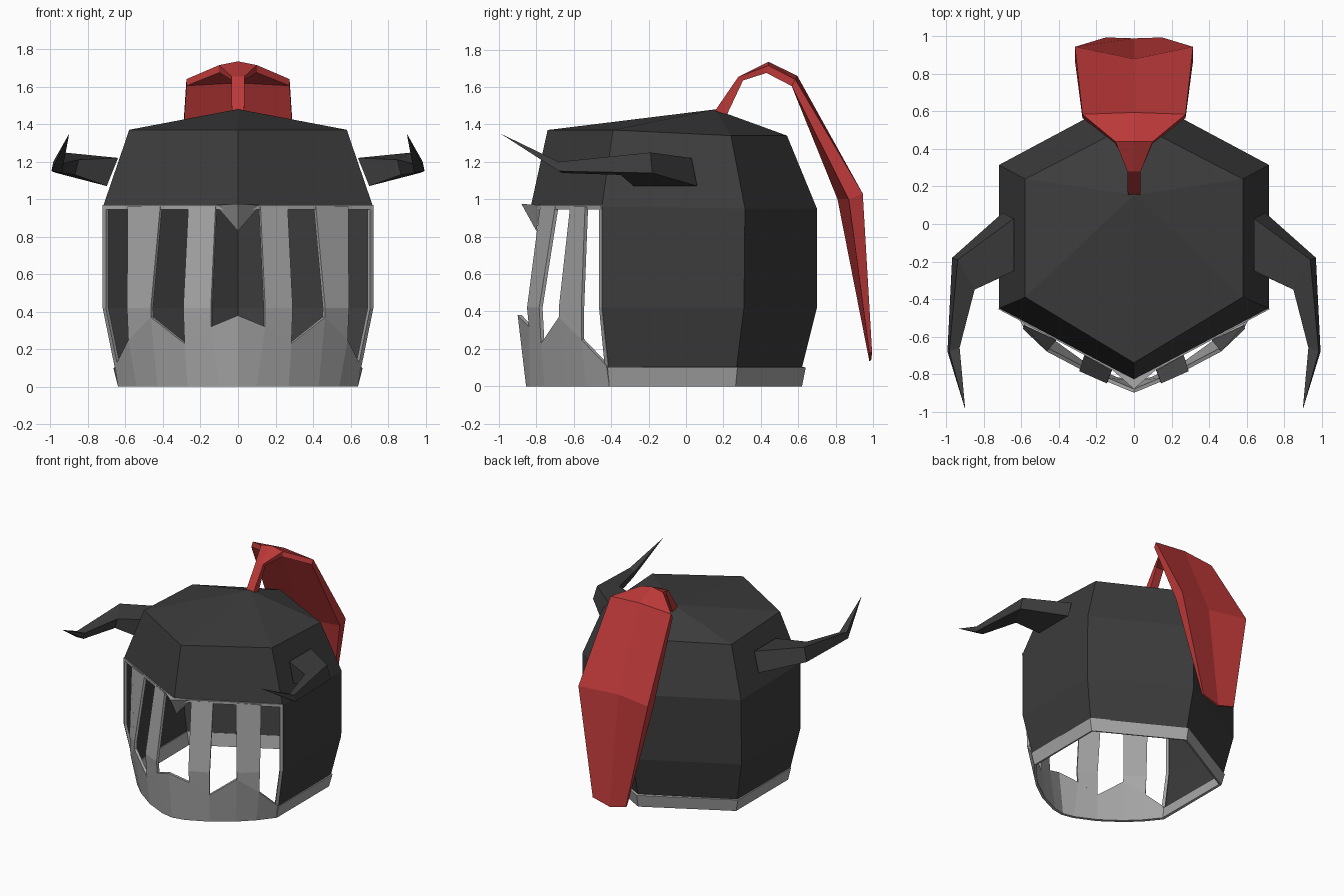
import bpy

def material(name, rgb):
    m = bpy.data.materials.new(name)
    m.diffuse_color = (*rgb, 1)
    return m

DARK = material("dark_metal", (0.045, 0.045, 0.045))
RED = material("red_feather", (0.5, 0.04, 0.04))
GREY = material("light_metal", (0.38, 0.38, 0.38))

def build(name, verts, faces, mat, mirror=False, thick=0):
    me = bpy.data.meshes.new(name)
    me.from_pydata(verts, [], faces)
    me.materials.append(mat)
    ob = bpy.data.objects.new(name, me)
    bpy.context.collection.objects.link(ob)
    if mirror:
        ob.modifiers.new("mirror", 'MIRROR').merge_threshold = 0.001
    if thick:
        s = ob.modifiers.new("thickness", 'SOLIDIFY')
        s.thickness, s.offset = thick, -1
    return ob

def ring_faces(rows, n):
    """Quads joining successive rings of n points."""
    return [(r*n + i, r*n + (i+1) % n, (r+1)*n + (i+1) % n, (r+1)*n + i)
            for r in range(rows - 1) for i in range(n)]

# Six-sided shell: (z front, z back, half width, corner front y, corner back y, back y, front y)
def hexagon(zf, zb, x, yf, yb, back, front):
    return [(x, yf, zf), (x, yb, zb), (0, back, zb), (-x, yb, zb), (-x, yf, zf), (0, front, zf)]

levels = [(.10, .10, .655, -.415, .27, .62, -.80), (.42, .42, .72, -.45, .31, .70, -.83),
          (.96, .95, .72, -.45, .315, .70, -.83), (1.37, 1.34, .58, -.39, .24, .54, -.74)]
verts = [p for l in levels for p in hexagon(*l)] + [(0, .155, 1.48)]
faces = [f for k, f in enumerate(ring_faces(4, 6)) if k >= 12 or k % 6 < 4]  # face opening
faces += [(18 + i, 18 + (i+1) % 6, 24) for i in range(6)]
build("helmet_shell", verts, faces, DARK)

# Neck band around the sides and back
band = [(.64, -.41, 0), (.64, .265, 0), (0, .62, 0), (.66, -.42, .1), (.665, .275, .1), (0, .64, .1)]
build("neck_band", band, [(0, 1, 4, 3), (1, 2, 5, 4)], GREY, True, .02)

# Chin guard with a jagged top edge
foot = [(0, -.855, 0), (.10, -.835, 0), (.27, -.755, 0), (.43, -.64, 0), (.54, -.535, 0), (.64, -.41, 0)]
crest = [(0, -.90, .38), (.145, -.84, .32), (.285, -.775, .23),
         (.465, -.68, .37), (.585, -.56, .25), (.655, -.425, .11)]
build("chin_guard", foot + crest, [(i, i+1, i+7, i+6) for i in range(5)], GREY, True, .02)

# Visor bars and corner frame: left and right edge at foot, middle and top
def strip(name, left, right):
    build(name, left + right, [(0, 3, 4, 1), (1, 4, 5, 2)], GREY, True, .02)

strip("inner_bar", [crest[1], (.145, -.85, .42), (.12, -.78, .96)],
      [crest[2], (.292, -.785, .42), (.265, -.70, .96)])
strip("outer_bar", [crest[3], (.465, -.68, .42), (.415, -.62, .96)],
      [crest[4], (.592, -.56, .42), (.588, -.54, .96)])
strip("corner_frame", [(.642, -.435, .11), (.705, -.465, .42), (.705, -.465, .96)],
      [(.657, -.415, .10), (.722, -.45, .42), (.722, -.45, .96)])
build("brow_rail", [(0, -.84, .945), (.722, -.455, .945), (.722, -.455, .968), (0, -.84, .968)],
      [(0, 1, 2, 3)], GREY, True, .02)

# Pointed nose guard
build("nose_guard", [(.12, -.775, .968), (-.12, -.775, .968), (0, -.88, .975), (0, -.80, .83)],
      [(0, 2, 1), (0, 3, 2), (1, 2, 3), (0, 1, 3)], GREY)

# Horns
horn = [(.64, .03, 1.22), (.70, .06, 1.07), (.70, -.28, 1.07), (.64, -.25, 1.22),
        (.94, -.19, 1.25), (.97, -.18, 1.14), (.87, -.35, 1.13), (.85, -.35, 1.21),
        (.985, -.68, 1.20), (.995, -.68, 1.15), (.94, -.66, 1.14), (.93, -.66, 1.19),
        (.90, -.99, 1.35)]
build("horns", horn, [(3, 2, 1, 0)] + ring_faces(3, 4) + [(8 + i, 8 + (i+1) % 4, 12) for i in range(4)],
      DARK, True)

# Plume: half width, then (y, z) of outer edge, outer centre, inner edge, inner centre
plume = [(.033, (.15, 1.465), (.15, 1.465), (.22, 1.455), (.22, 1.455)),
         (.035, (.28, 1.655), (.28, 1.655), (.305, 1.635), (.305, 1.635)),
         (.10, (.44, 1.715), (.44, 1.735), (.43, 1.675), (.43, 1.69)),
         (.275, (.585, 1.64), (.595, 1.66), (.565, 1.605), (.575, 1.62)),
         (.315, (.945, 1.03), (.88, 1.02), (.87, 1.0), (.81, 1.0)),
         (.15, (.995, .18), (.99, .14), (.98, .18), (.98, .135))]
pts = []
for w, oe, oc, ie, ic in plume:
    pts += [(-w, *oe), (0, *oc), (w, *oe), (w, *ie), (0, *ic), (-w, *ie)]
build("plume", pts, [(5, 4, 3, 2, 1, 0)] + ring_faces(6, 6) + [(30, 31, 34, 35), (31, 32, 33, 34)], RED)
